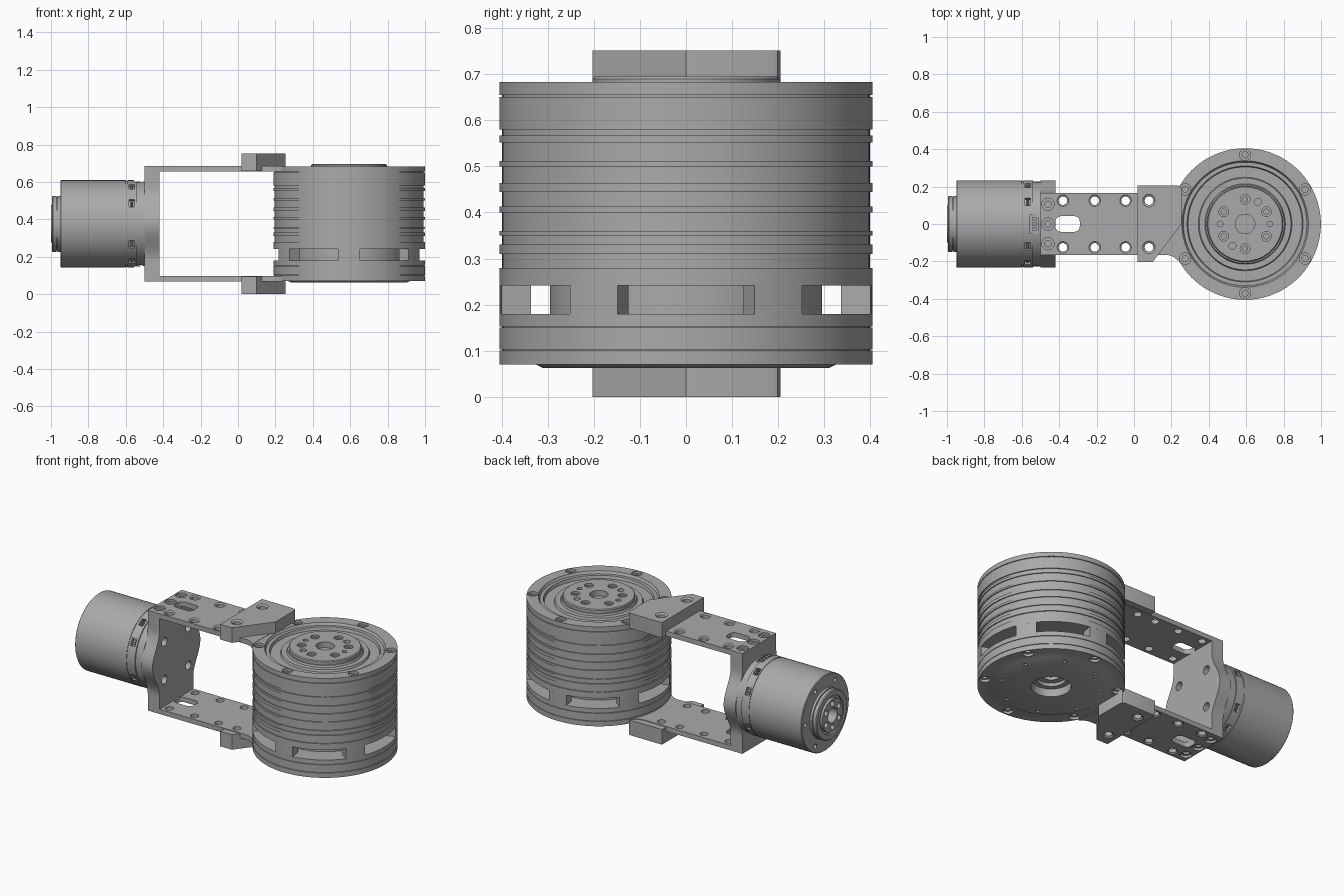
import bpy, bmesh, math
from mathutils import Matrix, Vector

if "Cube" in bpy.data.objects:
    bpy.data.objects.remove(bpy.data.objects["Cube"])

MID = 0.376          # height of the bracket's symmetry plane
CX, R = 0.594, 0.405  # drum axis and radius

metal = bpy.data.materials.new("machined_grey")
metal.use_nodes = True
GREY = (0.40, 0.40, 0.40, 1)
metal.diffuse_color = GREY
metal.node_tree.nodes["Principled BSDF"].inputs["Base Color"].default_value = GREY


def at(x, y, z):
    return Matrix.Translation((x, y, z))


def turn(deg, axis):
    return Matrix.Rotation(math.radians(deg), 4, axis)


def lathe(bm, profile, mat=Matrix(), steps=96):
    """Revolve (radius, height) points that start and end on the axis."""
    part = bmesh.new()
    vs = [part.verts.new((r, 0, z)) for r, z in profile]
    es = [part.edges.new(p) for p in zip(vs, vs[1:])]
    bmesh.ops.spin(part, geom=vs + es, cent=(0, 0, 0), axis=(0, 0, 1),
                   angle=math.tau, steps=steps, use_merge=True)
    bmesh.ops.remove_doubles(part, verts=part.verts, dist=1e-5)
    merge(bm, part, mat)


def prism(bm, outline, z0, z1, mat=Matrix()):
    """Extrude a flat outline from z0 to z1."""
    part = bmesh.new()
    face = part.faces.new([part.verts.new((x, y, z0)) for x, y in outline])
    top = bmesh.ops.extrude_face_region(part, geom=[face])["geom"]
    bmesh.ops.translate(part, vec=(0, 0, z1 - z0),
                        verts=[g for g in top if isinstance(g, bmesh.types.BMVert)])
    merge(bm, part, mat)


def box(bm, size, mat):
    x, y = size[0] / 2, size[1] / 2
    prism(bm, [(-x, -y), (x, -y), (x, y), (-x, y)], -size[2] / 2, size[2] / 2, mat)


def merge(bm, part, mat):
    part.transform(mat)
    bmesh.ops.recalc_face_normals(part, faces=part.faces)
    temp = bpy.data.meshes.new("temp")
    part.to_mesh(temp)
    part.free()
    bm.from_mesh(temp)
    bpy.data.meshes.remove(temp)


def bore(bm, r_top, r, step, depth, mat, taper=False):
    """Hole cutter with a counterbore or a chamfer, its mouth at the local origin."""
    r_step = r_top if not taper else r
    lathe(bm, [(0, -depth), (r, -depth), (r, -step), (r_step, -step),
               (r_top, 0), (r_top, 0.02), (0, 0.02)], mat, 24)


def finish(name, bm, cutter=None, z=0.0, mirror=False):
    def make(label, b):
        mesh = bpy.data.meshes.new(label)
        b.to_mesh(mesh)
        b.free()
        mesh.materials.append(metal)
        ob = bpy.data.objects.new(label, mesh)
        ob.location.z = z
        bpy.context.collection.objects.link(ob)
        return ob
    ob = make(name, bm)
    bpy.ops.object.select_all(action="DESELECT")
    bpy.context.view_layer.objects.active = ob
    ob.select_set(True)
    if cutter:
        tool = make(name + "_cutter", cutter)
        tool.hide_render = True
        mod = ob.modifiers.new("holes", "BOOLEAN")
        mod.object, mod.solver = tool, "EXACT"
        bpy.ops.object.modifier_apply(modifier=mod.name)
        bpy.data.objects.remove(tool)
    if mirror:
        mod = ob.modifiers.new("mirror", "MIRROR")
        mod.use_axis = (False, False, True)
        bpy.ops.object.modifier_apply(modifier=mod.name)
    bpy.ops.object.shade_smooth_by_angle(angle=math.radians(30))
    return ob


def ring(r, n, start):
    """Evenly spaced points on a circle."""
    return [(r * math.cos(math.radians(start) + math.tau * i / n),
             r * math.sin(math.radians(start) + math.tau * i / n)) for i in range(n)]


# Drum: ribbed side, sunken top with a raised hub, hollow underside
bands = [(.07, .1), (.103, .15), (.153, .18), None, (.242, .28), (.31, .33), (.35, .36),
         (.4, .413), (.445, .464), (.5, .512), (.552, .567), (.58, .651), (.655, .683)]
side = []
for band in bands:
    if band is None:
        side += [(.295, .18), (.295, .242)]
        continue
    lo, hi = band
    if lo not in (.07, .242):
        side.append((R - .006, lo))
    side += [(R, lo), (R, hi)]
    if hi not in (.18, .683):
        side.append((R - .006, hi))
under = [(0, .15), (.045, .15), (.045, .13), (.08, .13), (.08, .11), (.11, .11),
         (.11, .062), (.31, .062), (.325, .07)]
top = [(.338, .683), (.33, .668), (.31, .668), (.305, .65), (.25, .65), (.245, .662),
       (.215, .662), (.21, .672), (.203, .672), (.203, .69), (.198, .695),
       (.052, .695), (.052, .66), (0, .66)]
drum, cut = bmesh.new(), bmesh.new()
axis = at(CX, 0, 0)
lathe(drum, under + side + top, axis, 128)
for x, y in ring(.37, 6, 30):
    bore(cut, .03, .016, .016, .03, axis @ at(x, y, .683))
    bore(cut, .03, .016, .016, .03, axis @ at(x, y, .07) @ turn(180, "X"))
for x, y in ring(.132, 6, 30):
    bore(cut, .026, .014, .012, .03, axis @ at(x, y, .695))
for r, n, start, size in ((.132, 2, 0, .015), (.135, 2, 60, .019)):
    for x, y in ring(r, n, start):
        bore(cut, size, size, .01, .025, axis @ at(x, y, .695))
for x, y in ring(.28, 8, 20):
    bore(cut, .009, .009, .01, .02, axis @ at(x, y, .062) @ turn(180, "X"))
finish("drum", drum, cut)

# Pillars between the ventilation windows
pillars = bmesh.new()
for i in range(6):
    arc = [math.radians(a) for a in (-8.4, -4.2, 0, 4.2, 8.4)]
    outline = ([(R * math.cos(a), R * math.sin(a)) for a in arc]
               + [(.34 * math.cos(a), .34 * math.sin(a)) for a in reversed(arc)])
    prism(pillars, outline, .179, .243, axis @ turn(30 + 60 * i, "Z"))
finish("window_pillars", pillars)

# Bracket arms, upper one modelled and mirrored to the lower side
arm, cut = bmesh.new(), bmesh.new()
half = [(-.5, .165), (.18, .165), (.21, .175), (.235, .195)]
prism(arm, half + [(x, -y) for x, y in reversed(half)], .279, .309)
for y in (-.125, .125):
    for x in (-.38, -.21, -.045):
        bore(cut, .031, .023, .006, .05, at(x, y, .309), True)
    bore(cut, .023, .023, .006, .05, at(.08, y, .309))
for y in (-.105, 0, .105):
    bore(cut, .033, .017, .014, .026, at(-.46, y, .309))
slot = [(x + cx, y + cy) for cx, cy, a in ((-.32, .012, 0), (-.39, .012, 90),
                                           (-.39, -.012, 180), (-.32, -.012, 270))
        for x, y in [(.03 * math.cos(math.radians(a + b)), .03 * math.sin(math.radians(a + b)))
                     for b in range(0, 91, 15)]]
prism(cut, slot, .25, .35)
finish("bracket_arms", arm, cut, MID, True)

# Clamp blocks tying the arms to the drum
block, cut = bmesh.new(), bmesh.new()
prism(block, [(.02, -.203), (.1, -.203), (.255, 0), (.255, .185), (.249, .199),
              (.235, .205), (.02, .205)], .283, .376)
for y in (-.125, .125):
    bore(cut, .034, .023, .008, .12, at(.08, y, .376), True)
finish("clamp_blocks", block, cut, MID, True)

# Bracket end plate with bulged sides matching the motor flange
end, cut = bmesh.new(), bmesh.new()
edge = []
for i in range(41):
    z = -.28 + .014 * i
    swell = .5 + .5 * math.cos(math.pi * z / .2) if abs(z) < .2 else 0
    edge.append((z, .165 + .068 * swell))
to_x = Matrix(((0, 0, 1, 0), (0, 1, 0, 0), (1, 0, 0, 0), (0, 0, 0, 1)))
prism(end, edge + [(z, -w) for z, w in reversed(edge)], -.5, -.42, to_x)
for x, y in ring(.165, 4, 45):
    bore(cut, .026, .026, .01, .05, at(-.42, x, y) @ turn(90, "Y"))
finish("bracket_end_plate", end, cut, MID)

# Motor lying along x with a stepped output face
motor, cut = bmesh.new(), bmesh.new()
lay = turn(-90, "Y")
lathe(motor, [(0, .495), (.226, .495), (.226, .54), (.233, .54), (.233, .592), (.23, .592),
              (.23, .598), (.233, .598), (.233, .946), (.229, .95), (.15, .95), (.15, .965),
              (.143, .965), (.143, .971), (.15, .971), (.15, .99), (.145, .995), (.115, .995),
              (.115, .982), (.1, .982), (.1, 1), (.045, 1), (.045, .94), (0, .94)], lay)
for x, y in ring(.072, 6, 0):
    bore(cut, .017, .017, .01, .03, lay @ at(x, y, 1))
for x, y in ring(.195, 6, 30):
    bore(cut, .014, .014, .01, .02, lay @ at(x, y, .95))
# Connector sockets around the motor's rear, each with a small tongue
tongues = bmesh.new()
sockets = [(s * a + b, -.568, .03, .045) for s in (-1, 1) for a in (28, 59) for b in (90, -90)]
sockets += [(0, -.533, .045, .1), (180, -.533, .045, .1)]
for angle, x, w, length in sockets:
    spot = turn(angle, "X") @ at(x, 0, .23)
    box(cut, (w, length, .03), spot)
    for k in (-1, 0, 1):
        box(tongues, (w * .5, length * .16, .016), spot @ at(0, k * length * .28, -.011))
finish("motor", motor, cut, MID)
finish("connector_tongues", tongues, None, MID)
